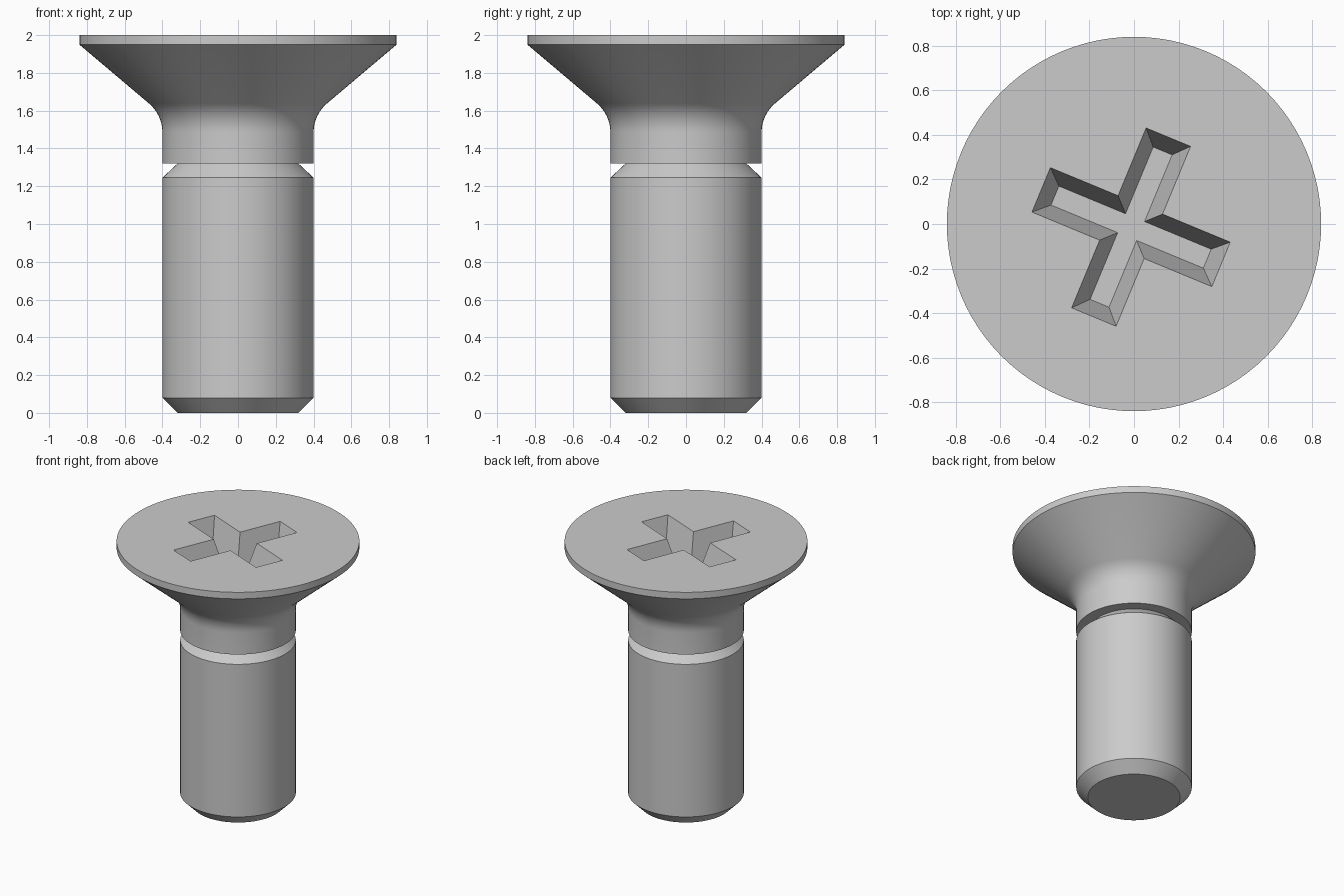
import bpy, bmesh, math
from mathutils import Matrix, Vector

cube = bpy.data.objects.get("Cube")
if cube:
    bpy.data.objects.remove(cube, do_unlink=True)

steel = bpy.data.materials.new("grey_steel")
steel.use_nodes = True
steel.diffuse_color = (0.6, 0.6, 0.6, 1)
steel.node_tree.nodes["Principled BSDF"].inputs["Base Color"].default_value = (0.6, 0.6, 0.6, 1)

SIDES = 96


def make_object(name, bm):
    bmesh.ops.recalc_face_normals(bm, faces=bm.faces)
    mesh = bpy.data.meshes.new(name)
    bm.to_mesh(mesh)
    bm.free()
    mesh.materials.append(steel)
    obj = bpy.data.objects.new(name, mesh)
    bpy.context.collection.objects.link(obj)
    return obj


def loft(name, rings):
    """Join closed rings of points with side faces and cap both ends."""
    bm = bmesh.new()
    loops = [[bm.verts.new(p) for p in ring] for ring in rings]
    for a, b in zip(loops, loops[1:]):
        for i in range(len(a)):
            j = (i + 1) % len(a)
            bm.faces.new((a[i], a[j], b[j], b[i]))
    bm.faces.new(loops[0])
    bm.faces.new(loops[-1])
    return make_object(name, bm)


def circle(r, z):
    return [(r * math.cos(i * math.tau / SIDES), r * math.sin(i * math.tau / SIDES), z)
            for i in range(SIDES)]


# Profile: chamfered shank, undercut, neck, fillet, cone and rim
shank = [(0.32, 0), (0.4, 0.08), (0.4, 1.245), (0.32, 1.32), (0.4, 1.32)]
slope = math.radians(40)
radius = 0.2
fillet = []
for i in range(9):
    a = (math.pi / 2 - slope) * i / 8
    fillet.append((0.4 + radius * (1 - math.cos(a)), 1.485 + radius * math.sin(a)))
head = [(0.84, 1.95), (0.84, 2.0)]
screw = loft("countersunk_screw", [circle(r, z) for r, z in shank + fillet + head])


# Tapered cross recess, turned and slightly off centre
def cross(t, depth=0.25):
    w = 0.108 - 0.062 * t
    l = 0.437 - 0.067 * t
    place = Matrix.Translation((-0.013, -0.014, 2 - depth * t)) @ Matrix.Rotation(math.radians(-22.5), 4, "Z")
    points = []
    for k in range(4):
        turn = Matrix.Rotation(k * math.pi / 2, 4, "Z")
        points += [place @ turn @ Vector((x, y, 0)) for x, y in ((l, -w), (l, w), (w, w))]
    return points


cutter = loft("recess_cutter", [cross(-0.2), cross(1)])
cutter.hide_render = True
cut = screw.modifiers.new("cross_recess", "BOOLEAN")
cut.operation = "DIFFERENCE"
cut.solver = "EXACT"
cut.object = cutter

bpy.ops.object.select_all(action="DESELECT")
screw.select_set(True)
bpy.context.view_layer.objects.active = screw
bpy.ops.object.modifier_apply(modifier=cut.name)
bpy.data.objects.remove(cutter, do_unlink=True)
bpy.ops.object.shade_smooth_by_angle(angle=math.radians(30))
